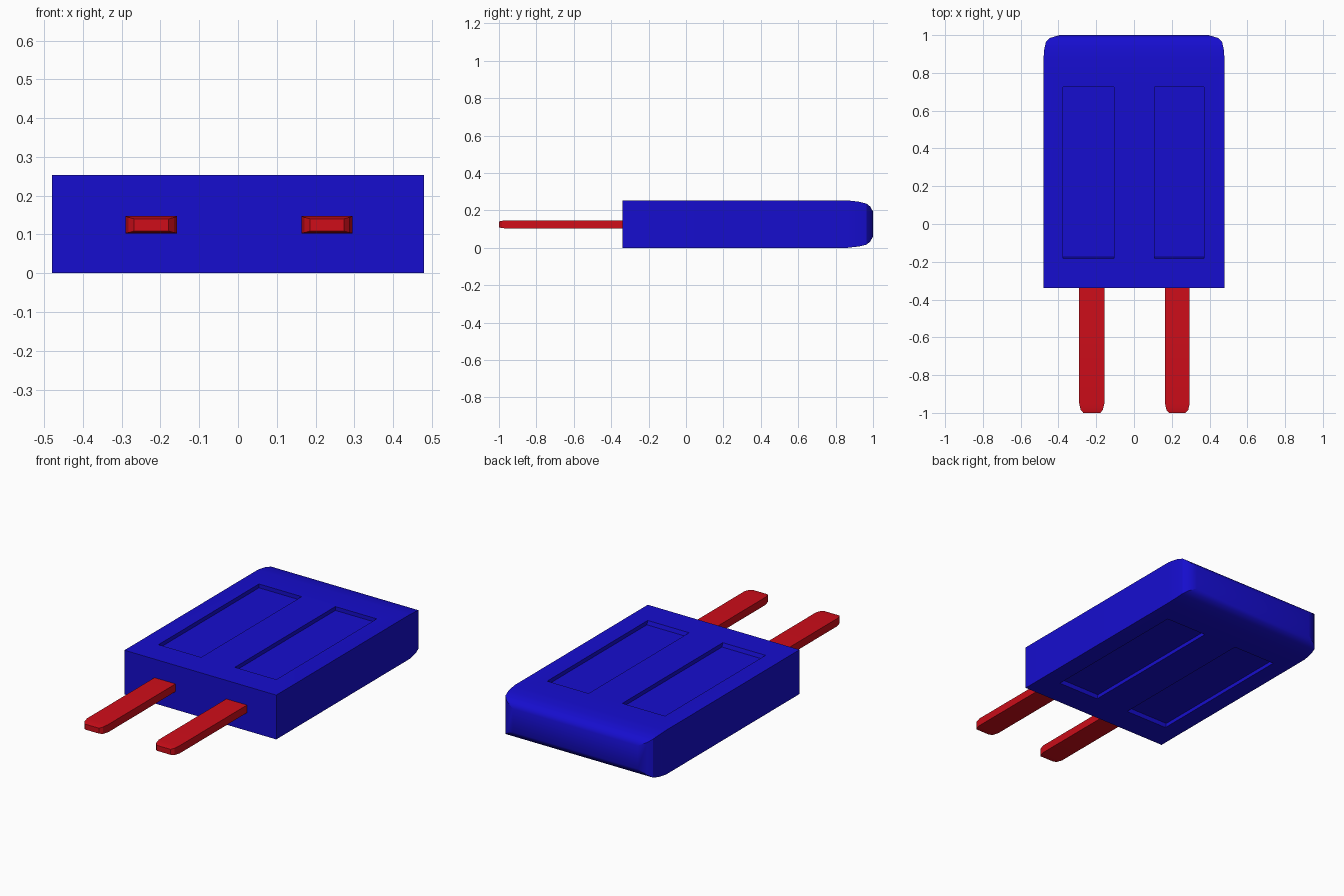
import bpy, bmesh
from math import radians

if "Cube" in bpy.data.objects:
    bpy.data.objects.remove(bpy.data.objects["Cube"])


def material(name, rgb):
    m = bpy.data.materials.new(name)
    m.diffuse_color = (*rgb, 1)
    m.use_nodes = True
    m.node_tree.nodes["Principled BSDF"].inputs["Base Color"].default_value = m.diffuse_color
    return m


blue = material("blue_plastic", (0.008, 0.004, 0.62))
red = material("red_metal", (0.62, 0.004, 0.01))


def loft(name, sections, mat=None):
    """Join rectangles (y, x0, x1, z0, z1) along y into a closed solid."""
    bm = bmesh.new()
    rings = [[bm.verts.new(p) for p in ((x0, y, z0), (x1, y, z0), (x1, y, z1), (x0, y, z1))]
             for y, x0, x1, z0, z1 in sections]
    for a, b in zip(rings, rings[1:]):
        for i in range(4):
            j = (i + 1) % 4
            bm.faces.new((a[i], a[j], b[j], b[i]))
    bm.faces.new(rings[0])
    bm.faces.new(rings[-1])
    bmesh.ops.recalc_face_normals(bm, faces=bm.faces)
    mesh = bpy.data.meshes.new(name)
    bm.to_mesh(mesh)
    bm.free()
    ob = bpy.data.objects.new(name, mesh)
    bpy.context.collection.objects.link(ob)
    if mat:
        mesh.materials.append(mat)
    return ob


W, H, DEPTH = 0.48, 0.253, 0.022

# Plug body: square front, rounded-over back end
body = loft("plug_body", [
    (y, -W + ix, W - ix, iz, H - iz) for y, ix, iz in (
        (-0.34, 0, 0), (0.865, 0, 0), (0.925, 0.005, 0.007), (0.965, 0.014, 0.017),
        (0.985, 0.035, 0.033), (1.0, 0.085, 0.06))], blue)

# Shallow grip panels on top and bottom, with a sloped front wall
for x0, x1 in ((-0.375, -0.105), (0.108, 0.37)):
    for z0, z1 in ((H - DEPTH, H + DEPTH), (-DEPTH, DEPTH)):
        cutter = loft("panel_cutter", [(-0.19, x0, x1, z0, z1), (0.725, x0, x1, z0, z1)])
        floor_z = z0 if z0 > 0 else z1
        for v in cutter.data.vertices:
            if v.co.y < 0 and abs(v.co.z - floor_z) < 1e-4:
                v.co.y += 0.015
        cutter.hide_render = True
        mod = body.modifiers.new("panel", "BOOLEAN")
        mod.operation = "DIFFERENCE"
        mod.solver = "EXACT"
        mod.object = cutter
        bpy.context.view_layer.objects.active = body
        bpy.ops.object.modifier_apply(modifier=mod.name)
        bpy.data.objects.remove(cutter)

# Two contact prongs with chamfered tips
parts = [body]
for side, x0, x1 in (("left", -0.29, -0.157), ("right", 0.164, 0.295)):
    parts.append(loft(side + "_prong", [
        (-1.0, x0 + 0.022, x1 - 0.022, 0.109, 0.140),
        (-0.985, x0 + 0.008, x1 - 0.008, 0.105, 0.144),
        (-0.95, x0, x1, 0.103, 0.147),
        (-0.33, x0, x1, 0.103, 0.147)], red))

# Soft shading on the rounded ends, crisp edges elsewhere
for ob in parts:
    bpy.ops.object.select_all(action="DESELECT")
    ob.select_set(True)
    bpy.context.view_layer.objects.active = ob
    bpy.ops.object.shade_smooth_by_angle(angle=radians(30))
